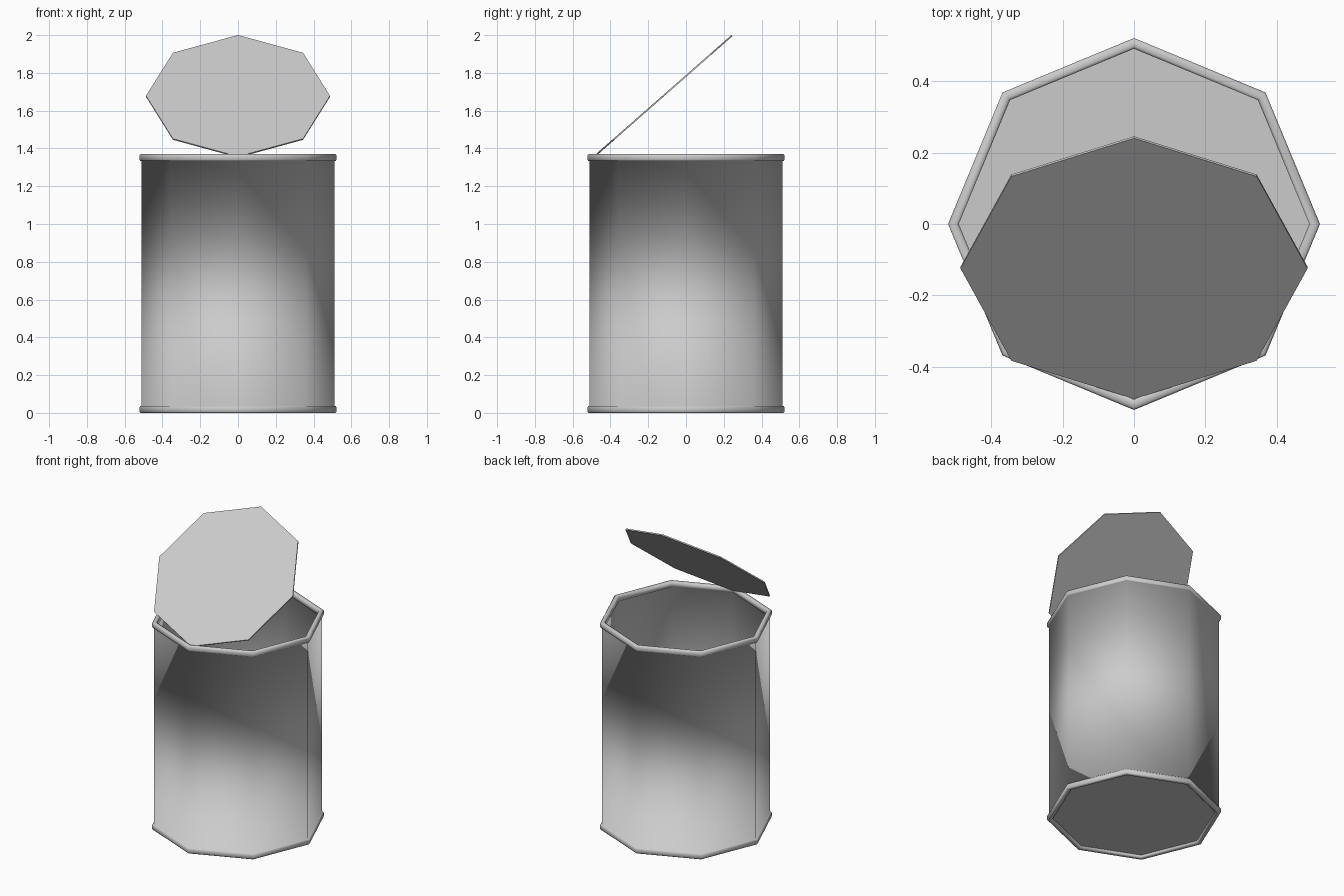
import bpy, bmesh, math
from mathutils import Matrix

if "Cube" in bpy.data.objects:
    bpy.data.objects.remove(bpy.data.objects["Cube"])

SIDES = 8


def finish(name, bm, smooth):
    bmesh.ops.recalc_face_normals(bm, faces=bm.faces)
    mesh = bpy.data.meshes.new(name)
    bm.to_mesh(mesh)
    bm.free()
    for p in mesh.polygons:
        p.use_smooth = smooth
    obj = bpy.data.objects.new(name, mesh)
    bpy.context.collection.objects.link(obj)
    return obj


def lathe(name, profile):
    """Spin a closed (radius, z) profile into an eight-sided shell."""
    bm = bmesh.new()
    rings = []
    for i in range(SIDES):
        a = i * math.tau / SIDES
        rings.append([bm.verts.new((r * math.cos(a), r * math.sin(a), z)) for r, z in profile])
    n = len(profile)
    for i in range(SIDES):
        a, b = rings[i], rings[(i + 1) % SIDES]
        for j in range(n):
            k = (j + 1) % n
            bm.faces.new((a[j], b[j], b[k], a[k]))
    return finish(name, bm, True)


def disc(name, radius, thickness, matrix):
    bm = bmesh.new()
    bmesh.ops.create_cone(bm, cap_ends=True, segments=SIDES, radius1=radius,
                          radius2=radius, depth=thickness)
    # put a corner of the octagon on the x axis
    first = next(v for v in bm.verts)
    turn = -math.atan2(first.co.y, first.co.x)
    bmesh.ops.transform(bm, matrix=matrix @ Matrix.Rotation(turn, 4, 'Z'), verts=bm.verts)
    return finish(name, bm, False)


# can wall with a rolled rim at both ends
lathe("can_wall", [
    (0.492, 0.005), (0.500, 0.0), (0.516, 0.0), (0.522, 0.006), (0.522, 0.030),
    (0.517, 0.036), (0.510, 0.036),
    (0.510, 1.334), (0.517, 1.334), (0.522, 1.340), (0.522, 1.364),
    (0.516, 1.370), (0.500, 1.370), (0.492, 1.365),
    (0.492, 1.335), (0.500, 1.330), (0.500, 0.040), (0.492, 0.035)])

# recessed floor
disc("can_floor", 0.496, 0.010, Matrix.Translation((0, 0, 0.023)))

# opened lid, hinged at the front
disc("lid", 0.487, 0.008,
     Matrix.Translation((0, -0.1225, 1.676)) @ Matrix.Rotation(math.radians(41.3), 4, 'X'))
